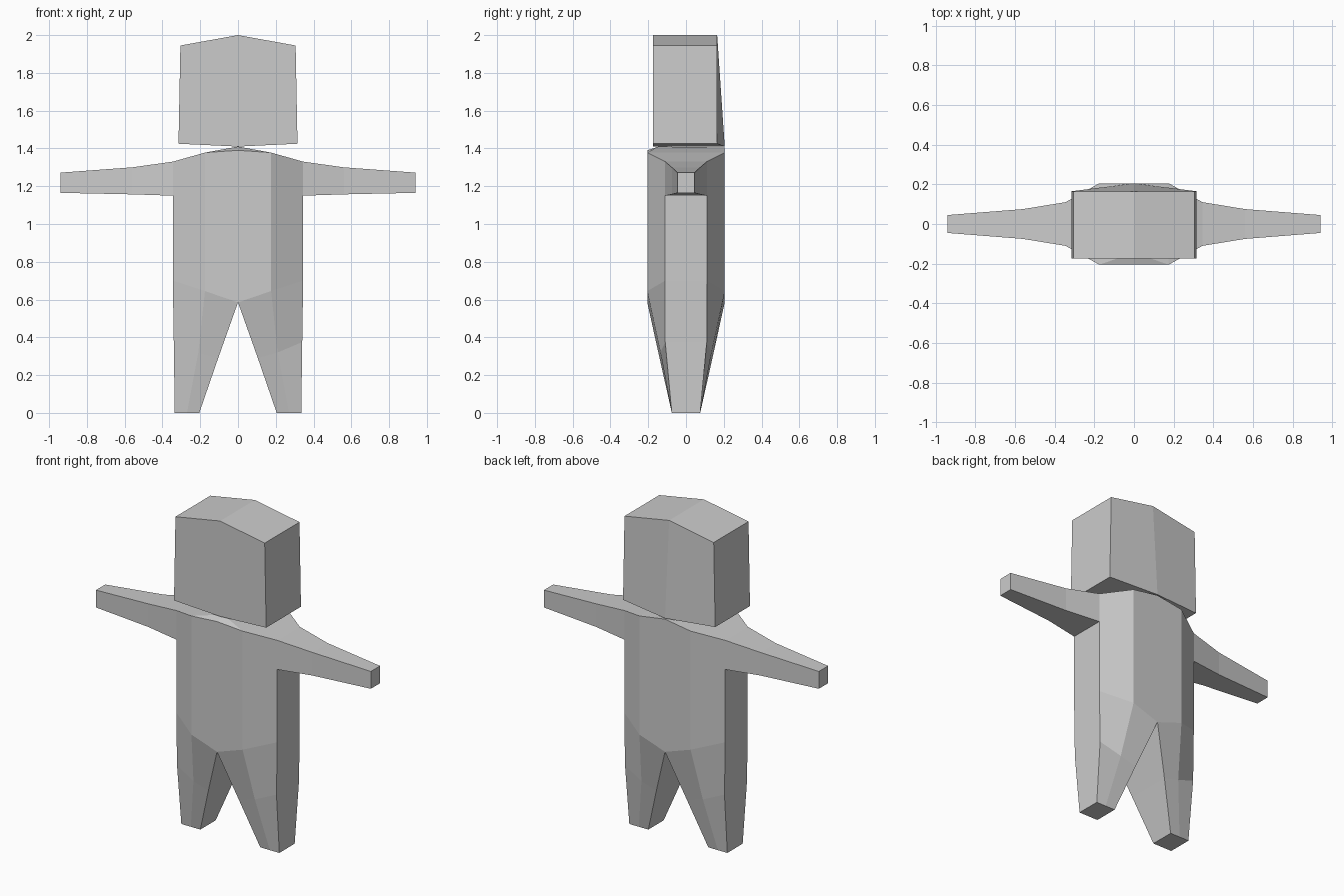
import bpy, bmesh

if "Cube" in bpy.data.objects:
    bpy.data.objects.remove(bpy.data.objects["Cube"])

grey = bpy.data.materials.new("plain grey")
grey.diffuse_color = (0.6, 0.6, 0.6, 1)
grey.use_nodes = True
grey.node_tree.nodes["Principled BSDF"].inputs["Base Color"].default_value = grey.diffuse_color


def make_object(name, verts, faces):
    """Build one half and mirror it across x = 0."""
    bm = bmesh.new()
    vs = [bm.verts.new(v) for v in verts]
    for f in faces:
        bm.faces.new([vs[i] for i in f])
    bmesh.ops.recalc_face_normals(bm, faces=bm.faces)
    mesh = bpy.data.meshes.new(name)
    bm.to_mesh(mesh)
    bm.free()
    mesh.materials.append(grey)
    ob = bpy.data.objects.new(name, mesh)
    bpy.context.collection.objects.link(ob)
    mod = ob.modifiers.new("mirror", 'MIRROR')
    mod.use_clip = True
    mod.merge_threshold = 0.001
    return ob


# Body outline: x, z, half depth
pts = [(0, 1.39, .205), (.175, 1.378, .205), (.345, 1.33, .11),   # shoulders
       (.56, 1.30, .075), (.94, 1.272, .045), (.94, 1.165, .045),  # arm
       (.56, 1.157, .075), (.345, 1.15, .11),
       (.345, .70, .11), (.175, .645, .205), (0, .585, .205),      # hips
       (.34, .375, .11), (.21, .32, .135), (.105, .29, .14),       # knees
       (.335, 0, .075), (.27, 0, .075), (.205, 0, .075)]           # feet
panels = [(0, 1, 9, 10), (1, 2, 7, 8, 9), (2, 3, 6, 7), (3, 4, 5, 6),
          (9, 8, 11, 12), (10, 9, 12, 13), (12, 11, 14, 15), (13, 12, 15, 16)]
rim = [1, 2, 3, 4, 5, 6, 7, 8, 11, 14, 15, 16, 13, 10]
n = len(pts)
verts = [(x, -y, z) for x, z, y in pts] + [(x, y, z) for x, z, y in pts]
verts[n] = (0, .205, 1.405)
verts.append((0, -.145, 1.41))  # neck peak
faces = panels + [tuple(i + n for i in reversed(p)) for p in panels]
# Sides, arm top and bottom, inner legs; soles are one flat quad
for a, b in zip(rim, rim[1:]):
    if a not in (14, 15):
        faces.append((a, b, b + n, a + n))
faces.append((14, 15, 16, 16 + n, 15 + n, 14 + n))
# Top of the shoulders
faces += [(0, 1, 2 * n), (2 * n, 1, 1 + n, n)]
make_object("body", verts, faces)

# Head: pitched top, back bulging at the lower middle
head = [(0, -.175, 2), (.305, -.175, 1.945), (.315, -.175, 1.425), (0, -.175, 1.41),
        (0, .165, 2), (.305, .165, 1.945), (.315, .165, 1.425), (0, .205, 1.41)]
make_object("head", head, [(0, 1, 2, 3), (4, 7, 6, 5), (0, 4, 5, 1),
                           (1, 5, 6, 2), (2, 6, 7, 3)])
